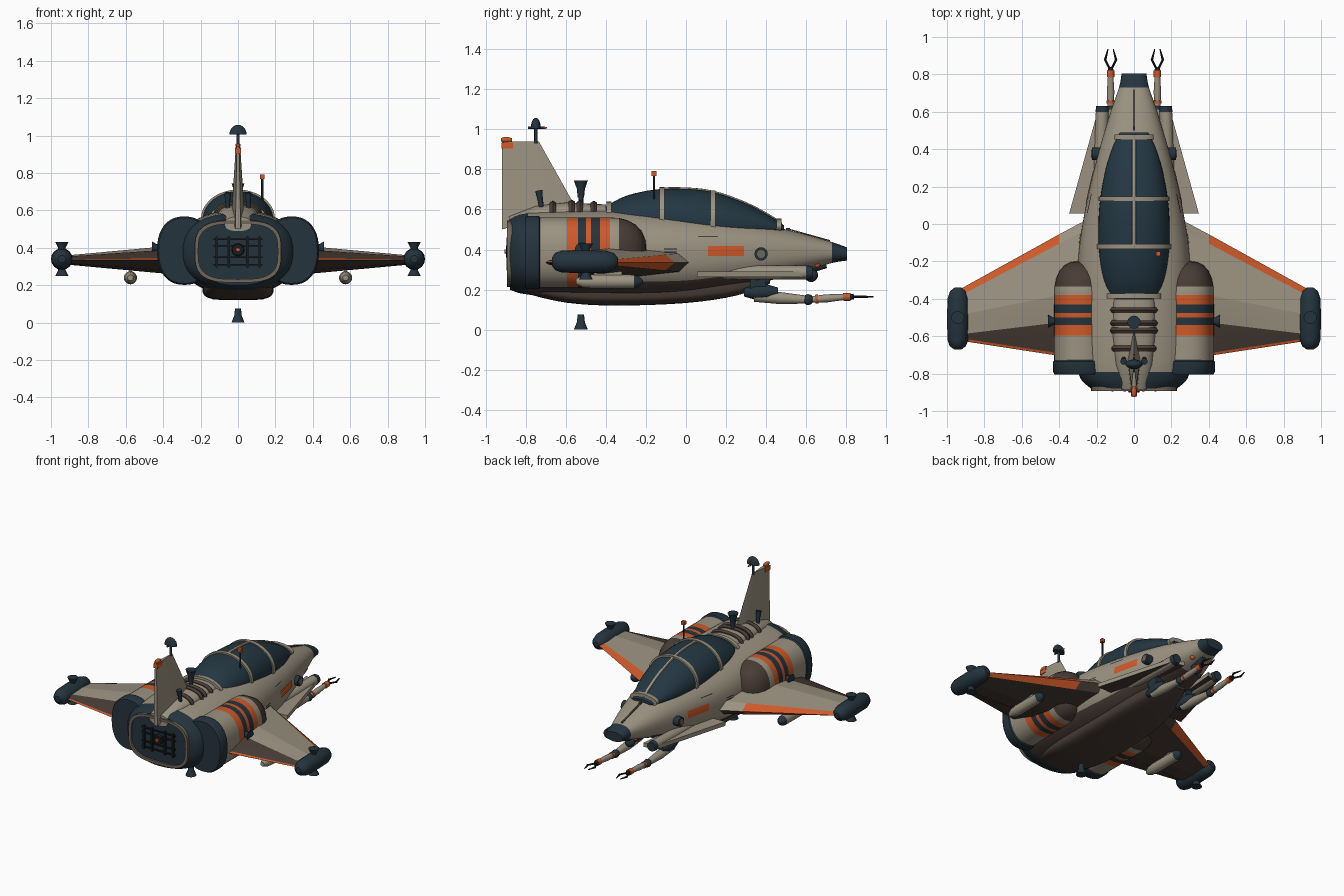
import bpy, bmesh, math
from mathutils import Vector

old = bpy.data.objects.get("Cube")
if old:
    bpy.data.objects.remove(old, do_unlink=True)


def material(name, r, g, b):
    m = bpy.data.materials.new(name)
    m.use_nodes = True
    m.diffuse_color = (r, g, b, 1)
    bsdf = m.node_tree.nodes["Principled BSDF"]
    bsdf.inputs["Base Color"].default_value = (r, g, b, 1)
    bsdf.inputs["Roughness"].default_value = 0.6
    return m


TAN = material("warm grey paint", 0.33, 0.29, 0.22)
DARK = material("dark blue metal", 0.018, 0.034, 0.048)
GLASS = material("canopy glass", 0.017, 0.038, 0.055)
ORANGE = material("orange paint", 0.62, 0.1, 0.022)
BROWN = material("dark brown", 0.065, 0.045, 0.036)
RIM = material("worn trim", 0.17, 0.135, 0.1)
BLACK = material("black metal", 0.009, 0.011, 0.014)
SIDES = (("left", 1), ("right", -1))


def finish(name, bm, paint, angle=35):
    """Make an object; paint is a material or a rule from face to material."""
    bmesh.ops.recalc_face_normals(bm, faces=bm.faces)
    bm.normal_update()
    mesh = bpy.data.meshes.new(name)
    used = []
    for f in bm.faces:
        m = paint(f) if callable(paint) else paint
        if m not in used:
            used.append(m)
        f.material_index = used.index(m)
    bm.to_mesh(mesh)
    bm.free()
    for m in used:
        mesh.materials.append(m)
    mesh.shade_smooth()
    mesh.set_sharp_from_angle(angle=math.radians(angle))
    ob = bpy.data.objects.new(name, mesh)
    bpy.context.collection.objects.link(ob)
    return ob


def smooth(secs, k=4):
    """Spline through the sections, keeping each one."""
    out = []
    for i in range(len(secs) - 1):
        a, b = secs[i], secs[i + 1]
        p, q = secs[max(i - 1, 0)], secs[min(i + 2, len(secs) - 1)]
        for j in range(k):
            t = j / k
            out.append(tuple(0.5 * (2 * b1 + (c - a1) * t + (2 * a1 - 5 * b1 + 4 * c - d) * t * t
                       + (3 * b1 - a1 - 3 * c + d) * t ** 3) for a1, b1, c, d in zip(p, a, b, q)))
    return out + [secs[-1]]


def loft(name, secs, paint, cx=0, n=2, seg=40):
    """Skin superellipse sections (y, half width, bottom, top)."""
    bm, rings = bmesh.new(), []
    for y, w, lo, hi in secs:
        ring = []
        for i in range(seg):
            a = 2 * math.pi * i / seg
            c, s = math.cos(a), math.sin(a)
            px = math.copysign(abs(c) ** (2 / n), c) * w
            pz = math.copysign(abs(s) ** (2 / n), s) * (hi - lo) / 2
            ring.append(bm.verts.new((cx + px, y, (lo + hi) / 2 + pz)))
        rings.append(ring)
    for r, q in zip(rings, rings[1:]):
        for i in range(seg):
            j = (i + 1) % seg
            bm.faces.new((r[i], r[j], q[j], q[i]))
    bm.faces.new(rings[0])
    bm.faces.new(rings[-1])
    return finish(name, bm, paint)


def rod(name, a, b, paint, *radii, seg=20):
    """Round part from a to b, with radii or (position, radius) pairs."""
    a, b = Vector(a), Vector(b)
    if not isinstance(radii[0], tuple):
        radii = [(i / (len(radii) - 1), r) for i, r in enumerate(radii)]
    q = (b - a).to_track_quat("Z", "Y")
    bm, rings = bmesh.new(), []
    for t, r in radii:
        rings.append([bm.verts.new(a.lerp(b, t) + q @ Vector((r * math.cos(u), r * math.sin(u), 0)))
                      for u in (2 * math.pi * i / seg for i in range(seg))])
    for r, s in zip(rings, rings[1:]):
        for i in range(seg):
            bm.faces.new((r[i], r[i - 1], s[i - 1], s[i]))
    bm.faces.new(rings[0])
    bm.faces.new(rings[-1])
    return finish(name, bm, paint)


def hull(name, pts, paint):
    bm = bmesh.new()
    bmesh.ops.convex_hull(bm, input=[bm.verts.new(p) for p in pts])
    return finish(name, bm, paint, 20)


def box(name, x, y, z, paint):
    return hull(name, [(i, j, k) for i in x for j in y for k in z], paint)


def ball(name, c, r, paint, scale=(1, 1, 1), dome=False):
    bm = bmesh.new()
    bmesh.ops.create_uvsphere(bm, u_segments=20, v_segments=12, radius=r)
    if dome:
        bmesh.ops.bisect_plane(bm, geom=bm.verts[:] + bm.edges[:] + bm.faces[:], plane_co=(0, 0, 0),
                               plane_no=(0, 0, -1), clear_outer=True)
        bmesh.ops.holes_fill(bm, edges=bm.edges)
    bmesh.ops.scale(bm, vec=scale, verts=bm.verts)
    bmesh.ops.translate(bm, vec=c, verts=bm.verts)
    return finish(name, bm, paint)


# Fuselage with dark tail, dark nose and brown underside
BODY_N = 2.4
body = smooth([(-.88, .23, .2, .555), (-.79, .3, .175, .585), (-.5, .31, .155, .6), (-.2, .3, .15, .595),
               (0, .275, .16, .578), (.2, .235, .195, .553), (.4, .185, .24, .522), (.6, .125, .295, .475),
               (.73, .08, .333, .437), (.805, .066, .345, .41)])


def body_paint(f):
    c = f.calc_center_median()
    if c.y < -.79 or c.y > .73:
        return DARK
    return BROWN if f.normal.z < -.6 and c.y < .55 else TAN


loft("fuselage", body, body_paint, n=BODY_N, seg=56)
loft("keel", smooth([(-.8, .14, .18, .26), (-.6, .18, .135, .25), (-.35, .19, .12, .25), (0, .18, .133, .25),
                     (.25, .14, .17, .27), (.42, .08, .23, .3)]), BROWN, n=3.5)


def section(secs, y):
    for a, b in zip(secs, secs[1:]):
        if a[0] <= y <= b[0]:
            t = (y - a[0]) / (b[0] - a[0])
            return [u + (v - u) * t for u, v in zip(a, b)]


def plate(name, s, y0, y1, z0, z1, paint):
    """Thin marking that follows the side of the fuselage."""
    bm, rows = bmesh.new(), []
    for i in range(7):
        y, row = y0 + (y1 - y0) * i / 6, []
        _, w, lo, hi = section(body, y)
        for j in range(4):
            z = z0 + (z1 - z0) * j / 3
            d = min(abs(2 * z - lo - hi) / (hi - lo), 1)
            row.append(bm.verts.new((s * (w * (1 - d ** BODY_N) ** (1 / BODY_N) + .004), y, z)))
        rows.append(row)
    for r, q in zip(rows, rows[1:]):
        for j in range(3):
            bm.faces.new((r[j], r[j + 1], q[j + 1], q[j]) if s > 0 else (q[j], q[j + 1], r[j + 1], r[j]))
    bmesh.ops.solidify(bm, geom=bm.faces[:], thickness=.006)
    finish(name, bm, paint)


# Canopy and frames
canopy = smooth([(-.4, .125, .51, .615), (-.3, .165, .43, .668), (-.15, .187, .4, .7), (0, .19, .39, .703),
                 (.14, .18, .39, .686), (.3, .15, .42, .63), (.42, .11, .46, .567), (.49, .075, .49, .52)])
loft("canopy", canopy, GLASS)
for i, y in enumerate((-.385, -.12, .135, .465)):
    _, w, lo, hi = section(canopy, y)
    g = .009 if 0 < i < 3 else .016
    loft("canopy_frame", [(y + d, w + g, lo, hi + g) for d in (-.013, .013)], TAN)
loft("canopy_rib", [(y, .011, hi - .06, hi + .007) for y, w, lo, hi in canopy if -.13 < y < .48], TAN, n=6, seg=16)
box("nose_seam", (-.006, .006), (.5, .52), (.45, .508), BROWN)
hull("nose_seam_strip", [(x, y, z + d) for x in (-.006, .006) for y, z in ((.5, .502), (.72, .441)) for d in (0, .006)], BROWN)

# Dorsal spine, pipes and fin
spine = [(-.885, .07, .49, .565), (-.75, .1, .5, .618), (-.6, .115, .5, .635), (-.4, .115, .5, .625)]
loft("dorsal_spine", spine, TAN, n=2.6)
for y in (-.665, -.57, -.53, -.46):
    _, w, lo, hi = section(spine, y)
    loft("spine_pipe", [(y - .016, w + .006, lo, hi + .006), (y, w + .014, lo, hi + .016),
                        (y + .016, w + .006, lo, hi + .006)], BROWN, n=2.6)
hull("tail_fin", [(0, -.55, .61), (.036, -.72, .57), (-.036, -.72, .57), (.014, -.92, .5), (-.014, -.92, .5),
                  (.012, -.86, .94), (-.012, -.86, .94), (0, -.735, .94), (.006, -.92, .94), (-.006, -.92, .94)], TAN)
box("fin_marking", (-.015, .015), (-.921, -.865), (.905, .935), ORANGE)
rod("fin_light", (0, -.925, .948), (0, -.87, .948), ORANGE, .008, .014, .014, .008)
rod("mast", (0, -.75, .93), (0, -.75, 1.02), DARK, .008, .008)
ball("mast_dome", (0, -.75, 1.005), .046, DARK, (1, .55, 1.15), dome=True)
rod("mast_probe", (0, -.79, 1.008), (0, -.71, 1.008), DARK, .006, .006)
rod("mast_probe_tip", (0, -.71, 1.008), (0, -.695, 1.008), ORANGE, .006, .004)
rod("whip_antenna", (.13, -.16, .58), (.13, -.16, .77), BLACK, .006, .006)
box("antenna_light", (.118, .142), (-.172, -.148), (.768, .792), ORANGE)


def nozzle(name, a, b):
    rod(name, a, b, DARK, .016, .02, .035)


nozzle("upper_thruster", (0, -.525, .66), (0, -.525, .745))
rod("upper_thruster_stem", (0, -.525, .62), (0, -.525, .67), DARK, .012, .012)
nozzle("lower_thruster", (0, -.525, .075), (0, -.525, 0))

# Rear exhaust panel
bm = bmesh.new()
loop = []
for i in range(48):
    a = 2 * math.pi * i / 48
    c, s = math.cos(a), math.sin(a)
    u, v = (math.copysign(abs(k) ** (2 / 3.2), k) for k in (c, s))
    loop.append([bm.verts.new((u * (.222 + d), y, .38 + v * (.157 + d))) for d, y in
                 ((-.009, -.87), (-.009, -.893), (.009, -.893), (.009, -.87))])
for i in range(48):
    for j in range(4):
        bm.faces.new((loop[i][j], loop[i - 1][j], loop[i - 1][j - 1], loop[i][j - 1]))
finish("exhaust_rim", bm, RIM)
for z in (.31, .35, .41, .445):
    box("exhaust_bar", (-.13, .13), (-.892, -.875), (z - .004, z + .004), BLACK)
for x in (-.115, -.05, .05, .115):
    box("exhaust_post", (x - .006, x + .006), (-.896, -.875), (.295, .46), BLACK)
rod("exhaust_core", (0, -.875, .39), (0, -.9, .39), BLACK, .035, .03)
rod("exhaust_light", (0, -.895, .39), (0, -.906, .39), ORANGE, .012, .01)


def pod_paint(f):
    y = f.calc_center_median().y
    if y > -.335:
        return BROWN
    if y > -.38 or y < -.595:
        return TAN
    return DARK if -.54 < y < -.5 or -.475 < y < -.43 else ORANGE


def wing_paint(f):
    c, n = f.calc_center_median(), f.normal
    x = abs(c.x)
    lead = .03 - .56 * (x - .25)
    if x > .4 and c.y > lead - .05 and n.z > -.9:
        return ORANGE
    if n.z < 0:
        return BROWN
    if c.y < -.695 + .16 * (x - .43):
        return ORANGE
    return BROWN if c.y < -.53 - .12 * (x - .43) else TAN


for side, s in SIDES:
    # Engine pod
    pod = [(y, .14 * k, .385 - .175 * k, .385 + .175 * k) for y, k in
           ((-.8, 1), (-.595, 1), (-.54, 1), (-.5, 1), (-.475, 1), (-.43, 1), (-.38, 1), (-.335, .985), (-.29, .92),
            (-.25, .79), (-.22, .6), (-.203, .35), (-.198, .1))]
    loft(side + "_engine_pod", pod, pod_paint, cx=.287 * s, n=2.3)
    loft(side + "_engine_ring", [(-.805, .137, .21, .56), (-.79, .146, .202, .568), (-.735, .146, .202, .568),
                                 (-.728, .138, .21, .56)], DARK, cx=.287 * s, n=2.3)
    nozzle(side + "_side_thruster", (.41 * s, -.52, .4), (.46 * s, -.52, .4))

    # Wing: airfoil strips at three stations
    bm, rings = bmesh.new(), []
    for x, le, te, t, strip in ((.25, .025, -.73, .085, .05), (.4, -.055, -.705, .072, .05), (.942, -.355, -.622, .022, .035)):
        aft = -.53 - .12 * (x - .43)
        ys = (le, le - strip, le + (te - le) * .5, aft, te + .014, te)
        hs = (0, .55, 1, .75, .12, 0)
        up = [(x * s, y, .335 + t * h) for y, h in zip(ys, hs)]
        low = [(x * s, y, .335 - t * h) for y, h in zip(ys[1:5], hs[1:5])]
        rings.append([bm.verts.new(p) for p in up + low[::-1]])
    for r, q in zip(rings, rings[1:]):
        for i in range(10):
            bm.faces.new((r[i], r[i - 1], q[i - 1], q[i]))
    bm.faces.new(rings[0])
    bm.faces.new(rings[-1])
    finish(side + "_wing", bm, wing_paint, 12)

    # Wing tip pod with thrusters, and the store under the wing
    rod(side + "_tip_pod", (.942 * s, -.67, .34), (.942 * s, -.34, .34), DARK,
        (0, .02), (.05, .043), (.15, .055), (.5, .058), (.82, .055), (.94, .042), (1, .018), seg=16)
    nozzle(side + "_tip_upper_thruster", (.942 * s, -.5, .37), (.942 * s, -.5, .43))
    nozzle(side + "_tip_lower_thruster", (.942 * s, -.5, .31), (.942 * s, -.5, .25))
    rod(side + "_store", (.575 * s, -.55, .24), (.575 * s, -.26, .24), TAN, (0, .015), (.12, .03), (.3, .035), (1, .034))
    rod(side + "_store_nose", (.575 * s, -.26, .24), (.575 * s, -.215, .24), DARK, .034, .027, .008)
    box(side + "_pylon", (.567 * s, .583 * s), (-.46, -.32), (.26, .33), TAN)

    # Strake and gun fairing
    hull(side + "_strake", [(x * s, y, z) for z in (.262, .29) for x, y in
                            ((.1, .62), (.195, .6), (.262, .35), (.347, .055), (.15, .055))],
         lambda f: BROWN if f.normal.z < -.5 else TAN)
    rod(side + "_gun_fairing", (.185 * s, .1, .285), (.17 * s, .605, .285), TAN, .03, .036, .034)
    rod(side + "_gun_muzzle", (.17 * s, .6, .285), (.17 * s, .632, .285), DARK, .036, .032)

    # Side markings, vents and round port
    plate(side + "_side_marking", s, .11, .29, .368, .418, ORANGE)
    plate(side + "_panel_line", s, .06, .16, .462, .468, BROWN)
    for z in (.372, .387, .402):
        plate(side + "_vent", s, -.11, -.045, z - .003, z + .003, BLACK)
    rod(side + "_port", (.17 * s, .375, .378), (.225 * s, .375, .378), DARK, .033, .033)
    rod(side + "_port_lens", (.22 * s, .375, .378), (.229 * s, .375, .378), RIM, .02, .02)
    rod(side + "_spine_exhaust", (.055 * s, -.72, .6), (.055 * s, -.735, .695), DARK, .012, .013, .018)

    # Folding arm with claw
    x = .125 * s
    rod(side + "_arm_shoulder", (x, .29, .185), (x, .46, .19), DARK, .02, .038, .038, .02)
    box(side + "_arm_mount", (x - .025, x + .025), (.32, .4), (.18, .3), DARK)
    rod(side + "_upper_arm", (x, .34, .165), (x, .6, .15), TAN, .026, .03, .02)
    ball(side + "_arm_elbow", (x, .61, .15), .027, DARK)
    rod(side + "_forearm", (x, .62, .15), (x, .79, .163), TAN, .016, .02, .015)
    rod(side + "_arm_band", (x, .645, .152), (x, .66, .153), ORANGE, .022, .022)
    rod(side + "_wrist", (x, .785, .163), (x, .82, .164), ORANGE, .02, .02)
    rod(side + "_wrist_tip", (x, .82, .164), (x, .84, .164), BLACK, .016, .012)
    for d in (-1, 1):
        rod(side + "_claw_base", (x + .008 * d, .835, .164), (x + .03 * d, .88, .164), BLACK, .006, .006, seg=8)
        rod(side + "_claw_tip", (x + .03 * d, .875, .164), (x + .014 * d, .935, .164), BLACK, .007, .003, seg=8)
    ball(side + "_chin_light", (.06 * s, .655, .325), .016, ORANGE)

# Chin sensor
ball("chin_sensor", (0, .625, .272), .034, DARK)
rod("chin_mount", (0, .6, .33), (0, .62, .27), DARK, .03, .025)
rod("chin_probe", (0, .63, .31), (0, .7, .325), DARK, .025, .018)
